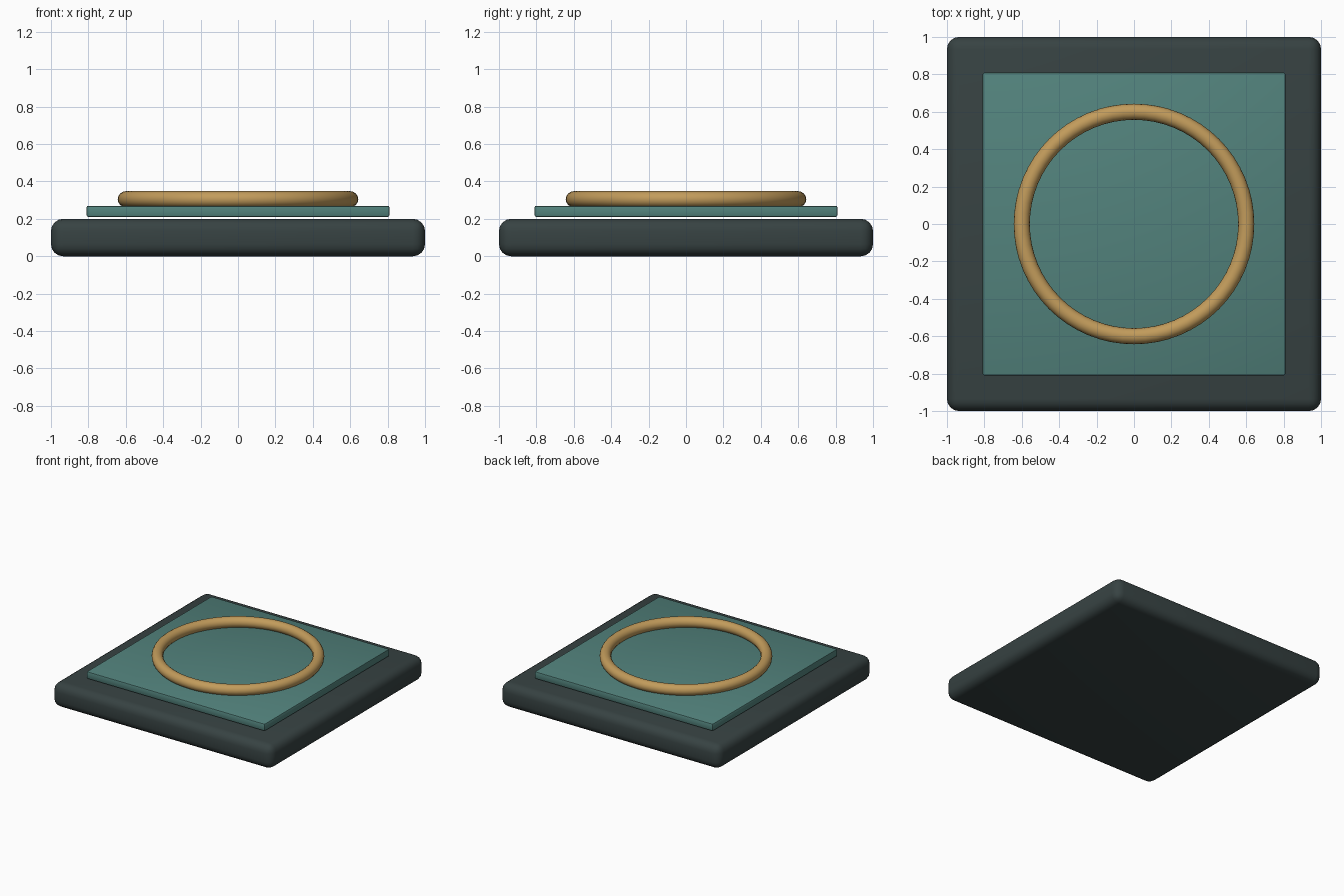
import bpy
import math

if "Cube" in bpy.data.objects:
    bpy.data.objects.remove(bpy.data.objects["Cube"])


def material(name, rgb):
    m = bpy.data.materials.new(name)
    m.diffuse_color = (*rgb, 1.0)
    m.use_nodes = True
    m.node_tree.nodes["Principled BSDF"].inputs["Base Color"].default_value = m.diffuse_color
    return m


slate = material("dark slate", (0.038, 0.055, 0.055))
teal = material("muted teal", (0.085, 0.225, 0.203))
gold = material("warm gold", (0.54, 0.33, 0.105))


def slab(name, width, z0, z1, bevel, segments, mat):
    """Square slab with rounded edges between two heights."""
    bpy.ops.mesh.primitive_cube_add(size=1, location=(0, 0, (z0 + z1) / 2))
    ob = bpy.context.object
    ob.name = name
    ob.scale = (width, width, z1 - z0)
    bpy.ops.object.transform_apply(location=False, rotation=False, scale=True)
    mod = ob.modifiers.new("rounded_edges", "BEVEL")
    mod.width = bevel
    mod.segments = segments
    bpy.ops.object.modifier_apply(modifier=mod.name)
    bpy.ops.object.shade_smooth_by_angle(angle=math.radians(35))
    ob.data.materials.append(mat)
    return ob


# Heavy rounded base and the thin plate floating just above it
slab("base", 2.0, 0.0, 0.2, 0.065, 4, slate)
slab("top_plate", 1.62, 0.21, 0.27, 0.01, 2, teal)

# Ring resting on the plate
bpy.ops.mesh.primitive_torus_add(major_radius=0.6, minor_radius=0.043,
                                 major_segments=64, minor_segments=16,
                                 location=(0, 0, 0.305))
ring = bpy.context.object
ring.name = "ring"
ring.data.materials.append(gold)
bpy.ops.object.shade_smooth()
